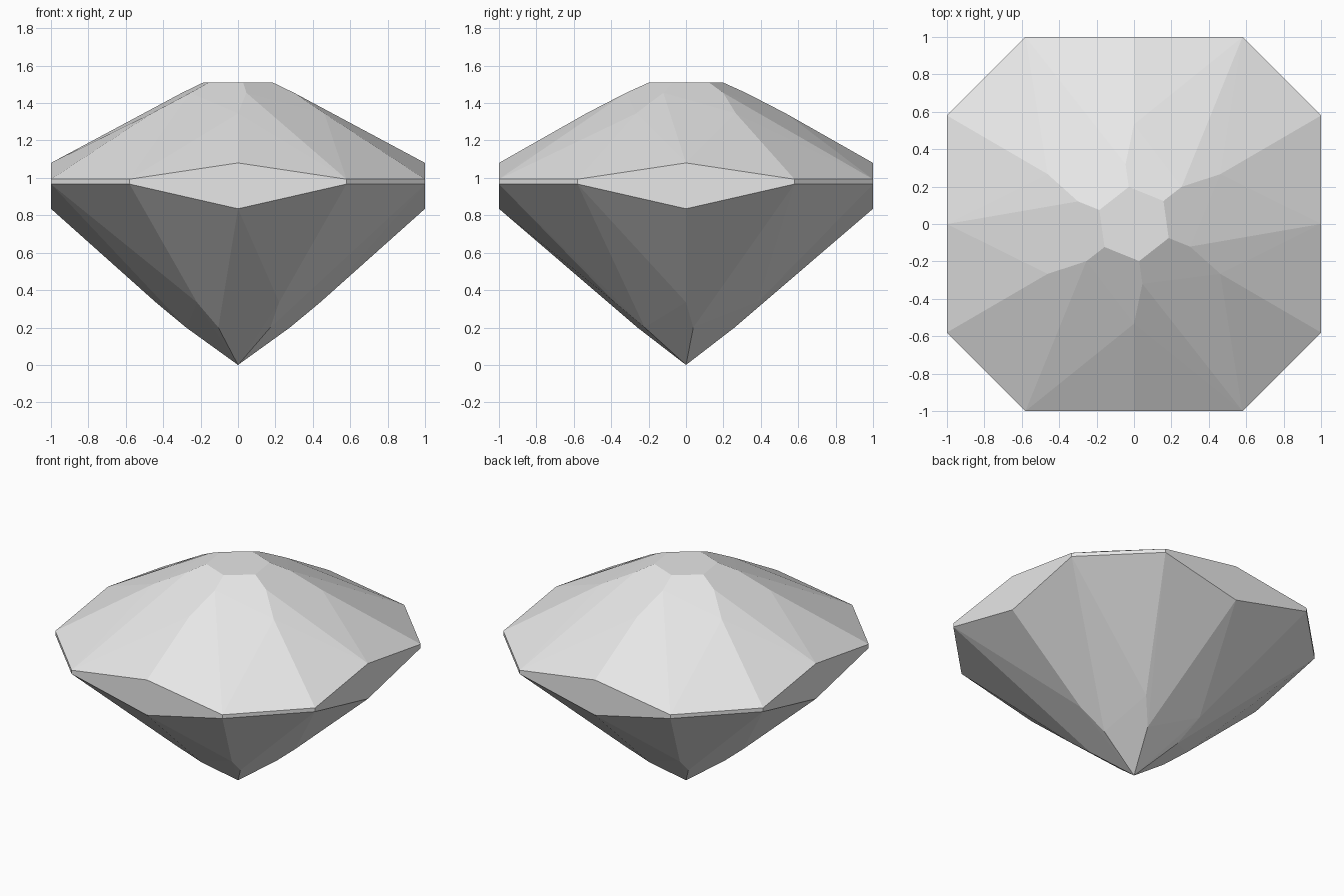
import bpy
import bmesh
from math import radians, cos, sin

default_cube = bpy.data.objects.get("Cube")
if default_cube:
    bpy.data.objects.remove(default_cube, do_unlink=True)

HALF = 1.0       # half width of the girdle
CORNER = 0.58    # where the girdle corners are cut off


def ring(radius, z, start, count=6):
    """Points evenly spread on a level circle."""
    step = 360 / count
    angles = [radians(start + step * i) for i in range(count)]
    return [(radius * cos(a), radius * sin(a), z) for a in angles]


def octagon(z):
    """Girdle outline: a square with cut corners."""
    signs = [(sx, sy) for sx in (-1, 1) for sy in (-1, 1)]
    return [(sx * a, sy * b, z) for sx, sy in signs
            for a, b in ((HALF, CORNER), (CORNER, HALF))]


# Crown: table, upper break and main facet points
crown = ring(0.2, 1.51, 38) + ring(0.323, 1.455, 38) + ring(0.533, 1.345, 30)

# Girdle: thin at the corners, widening to a diamond on each side
girdle = octagon(0.993) + octagon(0.967)
girdle += ring(HALF, 1.08, 0, 4) + ring(HALF, 0.835, 0, 4)

# Pavilion: two break rings down to the point
pavilion = ring(0.44, 0.335, 0) + ring(0.28, 0.2, 8) + [(0, 0, 0)]

# Wrap the facet points in a closed convex stone
bm = bmesh.new()
for point in crown + girdle + pavilion:
    bm.verts.new(point)
hull = bmesh.ops.convex_hull(bm, input=bm.verts[:])
unused = {g for key in ("geom_interior", "geom_unused") for g in hull[key]
          if isinstance(g, bmesh.types.BMVert)}
bmesh.ops.delete(bm, geom=list(unused), context='VERTS')
bmesh.ops.dissolve_limit(bm, angle_limit=radians(0.5),
                         verts=bm.verts[:], edges=bm.edges[:])
bmesh.ops.recalc_face_normals(bm, faces=bm.faces[:])

mesh = bpy.data.meshes.new("gemstone")
bm.to_mesh(mesh)
bm.free()
gemstone = bpy.data.objects.new("gemstone", mesh)
bpy.context.collection.objects.link(gemstone)

# Plain pale grey
grey = bpy.data.materials.new("pale_grey")
grey.use_nodes = True
colour = (0.8, 0.8, 0.8, 1)
grey.diffuse_color = colour
grey.node_tree.nodes["Principled BSDF"].inputs["Base Color"].default_value = colour
mesh.materials.append(grey)
